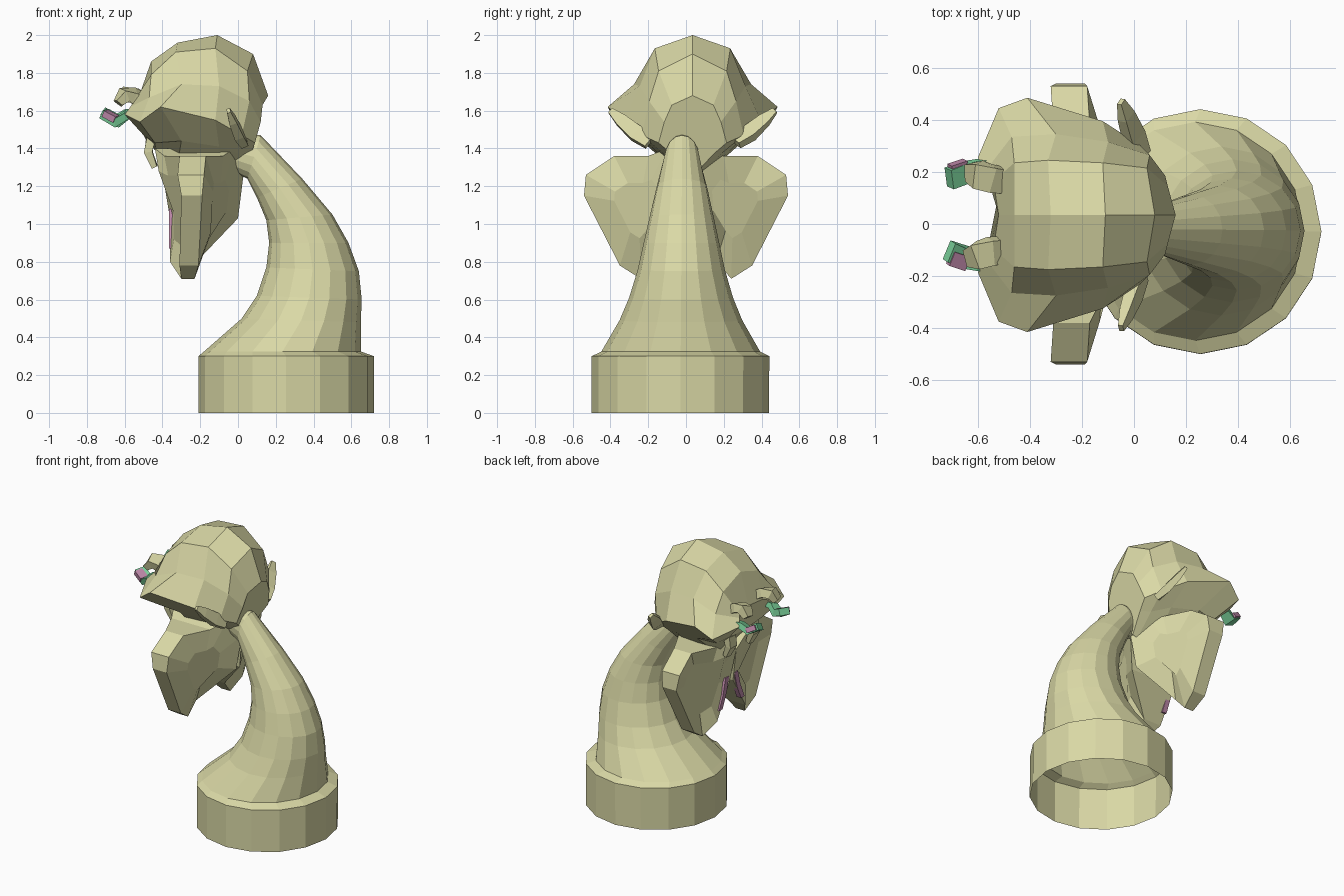
import bpy, bmesh, math
from mathutils import Vector

if "Cube" in bpy.data.objects:
    bpy.data.objects.remove(bpy.data.objects["Cube"])

CY = 0.035  # symmetry plane of the head


def material(name, rgb):
    m = bpy.data.materials.new(name)
    m.diffuse_color = (*rgb, 1)
    m.use_nodes = True
    m.node_tree.nodes["Principled BSDF"].inputs["Base Color"].default_value = m.diffuse_color
    return m


SKIN = material("skin", (0.70, 0.69, 0.38))
GREEN = material("green", (0.20, 0.65, 0.33))
PINK = material("pink", (0.52, 0.25, 0.40))


def loft(name, rings, mat, cap_start=True, cap_end=True):
    """Skin a list of closed rings that share one point count."""
    bm = bmesh.new()
    rows = [[bm.verts.new(p) for p in r] for r in rings]
    n = len(rows[0])
    for a, b in zip(rows, rows[1:]):
        for i in range(n):
            j = (i + 1) % n
            bm.faces.new((a[i], a[j], b[j], b[i]))
    if cap_start:
        bm.faces.new(rows[0])
    if cap_end:
        bm.faces.new(rows[-1])
    bmesh.ops.recalc_face_normals(bm, faces=bm.faces)
    me = bpy.data.meshes.new(name)
    bm.to_mesh(me)
    bm.free()
    me.materials.append(mat)
    ob = bpy.data.objects.new(name, me)
    bpy.context.collection.objects.link(ob)
    return ob


def stalk(name, path, mat, side):
    """Four-sided tapered tube; path items are x, offset from centre, z, radius."""
    pts = [Vector((x, CY + side * y, z)) for x, y, z, r in path]
    rings = []
    for i, p in enumerate(pts):
        d = (pts[min(i + 1, len(pts) - 1)] - pts[max(i - 1, 0)]).normalized()
        u = d.cross(Vector((0, 1, 0.3))).normalized()
        v = d.cross(u)
        r = path[i][3]
        rings.append([p + r * (u * a + v * b)
                      for a, b in ((.8, 1.3), (-.8, 1.3), (-.8, -1.3), (.8, -1.3))])
    return loft(name, rings, mat)


def ellipse(xl, zl, xr, zr, hy, cy, n=16):
    """Tilted ring through a left and a right point of the side profile."""
    out = []
    for i in range(n):
        a = math.tau * i / n
        t = (1 + math.cos(a)) / 2
        out.append((xl + (xr - xl) * t, cy + hy * math.sin(a), zl + (zr - zl) * t))
    return out


# Round hollow base and curved neck as one tube, open at the bottom
NECK = [(-0.21, 0, 0.72, 0, 0.47), (-0.21, 0.30, 0.72, 0.30, 0.47),
        (-0.18, 0.325, 0.65, 0.325, 0.42), (0.02, 0.50, 0.65, 0.48, 0.325),
        (0.10, 0.62, 0.655, 0.60, 0.275), (0.15, 0.77, 0.64, 0.75, 0.23),
        (0.165, 0.90, 0.585, 0.90, 0.20), (0.15, 1.02, 0.50, 1.05, 0.17),
        (0.10, 1.14, 0.34, 1.24, 0.135), (0.05, 1.24, 0.12, 1.47, 0.09),
        (-0.03, 1.28, 0.0, 1.48, 0.07)]
loft("base_and_neck", [ellipse(*r, -0.03 + 0.001 * i) for i, r in enumerate(NECK)],
     SKIN, False, True)

# Head: slices from front to back; ridge, side, temple, brow, underside, chin
HEAD = [
    [(-.52, 0, 1.63), (-.54, .13, 1.63), (-.57, .17, 1.62), (-.60, .22, 1.58), (-.50, .18, 1.47), (-.49, 0, 1.45)],
    [(-.46, 0, 1.86), (-.46, .20, 1.79), (-.47, .30, 1.67), (-.52, .41, 1.54), (-.44, .24, 1.43), (-.43, 0, 1.38)],
    [(-.32, 0, 1.96), (-.33, .21, 1.91), (-.30, .31, 1.74), (-.41, .45, 1.62), (-.30, .27, 1.44), (-.34, 0, 1.2)],
    [(-.11, 0, 2.0), (-.12, .20, 1.93), (-.10, .28, 1.73), (-.12, .36, 1.55), (-.10, .22, 1.41), (-.13, 0, 1.2)],
    [(.08, 0, 1.9), (.05, .18, 1.81), (.06, .23, 1.65), (.02, .27, 1.47), (.01, .15, 1.37), (.0, 0, 1.24)],
    [(.16, 0, 1.68), (.13, .11, 1.63), (.12, .15, 1.54), (.09, .18, 1.43), (.07, .11, 1.37), (.04, 0, 1.25)],
]
rings = []
for half in HEAD:
    pts = half + [(x, -y, z) for x, y, z in half[-2:0:-1]]
    rings.append([(x, y + CY, z) for x, y, z in pts])
loft("head", rings, SKIN)

# Split jaw lobes: y, z, front x, back x of the outline
LOBE = [(.0, 1.27, -.40, .03), (.10, 1.40, -.44, -.02), (.20, 1.36, -.39, -.08),
        (.38, 1.36, -.31, -.17), (.53, 1.26, -.32, -.18), (.54, 1.15, -.30, -.19),
        (.35, .78, -.31, -.21), (.24, .71, -.30, -.23), (.16, .80, -.36, -.22),
        (.02, 1.03, -.36, .0)]


def outline(s, k, fx):
    """Lobe outline shrunk by k round its middle, with x from fx(front, back)."""
    return [(fx(f, b), s * (.25 + (y - .25) * k), 1.1 + (z - 1.1) * k)
            for y, z, f, b in LOBE]


for s, label in ((1, "left"), (-1, "right")):
    loft("jaw_lobe_" + label, [
        outline(s, 0.6, lambda f, b: f + 0.02),
        outline(s, 1.0, lambda f, b: f),
        outline(s, 1.0, lambda f, b: b),
        outline(s, 0.45, lambda f, b: -0.10 + 0.4 * (b + 0.10))], SKIN)

    # Pink strip on the inner jaw edge
    loft("gum_" + label, [[(x, s * (y + dy), z) for x, dy in
                           ((-.365, 0), (-.33, 0), (-.33, .04), (-.365, .04))]
                          for y, z in ((.105, .87), (.06, .97), (.03, 1.08))], PINK)

    # Side horn, brow knob and tooth
    stalk("horn_" + label, [(.03, .23, 1.43, .025), (0, .30, 1.48, .032),
                            (-.03, .38, 1.55, .025), (-.05, .435, 1.60, .012)], SKIN, s)
    stalk("brow_knob_" + label, [(-.48, .13, 1.64, .035), (-.55, .14, 1.68, .038),
                                 (-.60, .155, 1.685, .038), (-.635, .165, 1.64, .025)], SKIN, s)
    stalk("tooth_" + label, [(-.46, .13, 1.46, .03), (-.475, .13, 1.38, .028),
                             (-.44, .13, 1.30, .018)], SKIN, s)

    # Green feeler with a pink patch on its outer side
    stalk("feeler_" + label, [(-.53, .19, 1.58, .022), (-.59, .18, 1.58, .025),
                              (-.64, .165, 1.545, .03), (-.71, .14, 1.585, .03)], GREEN, s)
    stalk("feeler_patch_" + label, [(-.645, .185, 1.555, .022),
                                    (-.705, .165, 1.587, .022)], PINK, s)
